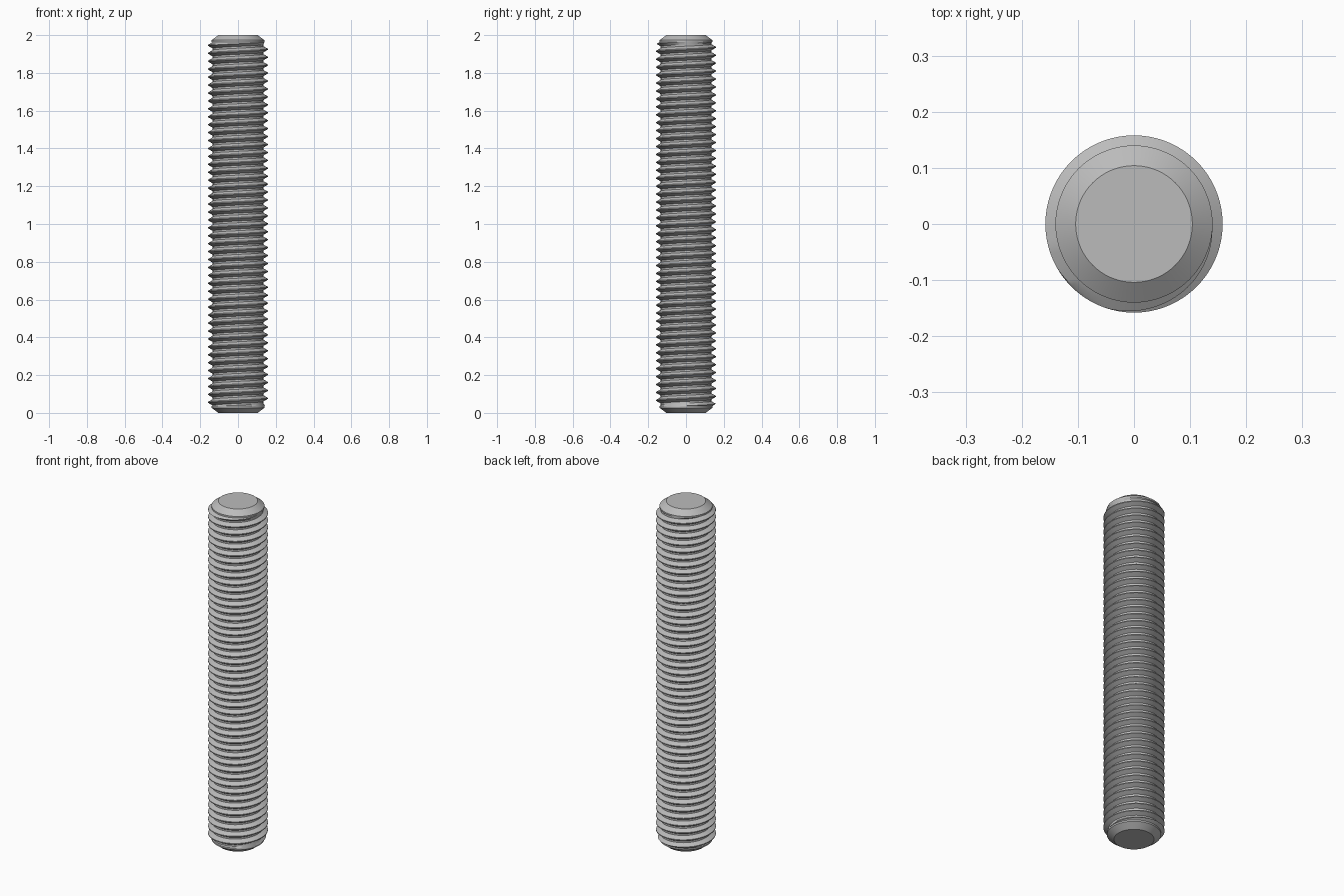
import bpy, bmesh, math

if "Cube" in bpy.data.objects:
    bpy.data.objects.remove(bpy.data.objects["Cube"], do_unlink=True)

LENGTH = 2.0
CREST, ROOT = 0.158, 0.134      # thread radii
COLLAR, TIP = 0.14, 0.104       # plain end collar and chamfered tip radii
CHAMFER, RUNOUT = 0.027, 0.036  # heights of the chamfer and of the thread start
PITCH = 0.042
SEGMENTS = 72
TOP_CREST = 1.96                # height where the last crest runs out
RUNOUT_ANGLE = math.radians(-60)

# One thread tooth: (offset in pitches, radius)
TOOTH = [(-0.39, ROOT), (-0.06, CREST), (0.06, CREST), (0.39, ROOT)]


def thread_column(angle):
    """Radius and height points up the rod at one angle."""
    points = [(0, 0), (TIP, 0), (COLLAR, CHAMFER)]
    turns = math.ceil(LENGTH / PITCH) + 2
    lift = PITCH * (angle - RUNOUT_ANGLE) / math.tau
    for turn in range(-turns, 3):
        for offset, radius in TOOTH:
            z = TOP_CREST + lift + PITCH * (turn + offset)
            edge = min(z, LENGTH - z) - RUNOUT
            if edge <= 0:
                z = min(max(z, RUNOUT), LENGTH - RUNOUT)
                radius = COLLAR
            else:
                radius = min(radius, COLLAR + 1.5 * edge)
            points.append((radius, z))
    points += [(COLLAR, LENGTH - CHAMFER), (TIP, LENGTH), (0, LENGTH)]
    return points


# Sweep the columns round the axis; the seam closes one pitch higher
bm = bmesh.new()
columns = []
for i in range(SEGMENTS + 1):
    angle = math.tau * i / SEGMENTS - math.pi
    columns.append([bm.verts.new((r * math.cos(angle), r * math.sin(angle), z))
                    for r, z in thread_column(angle)])
for left, right in zip(columns, columns[1:]):
    for j in range(len(left) - 1):
        bm.faces.new((left[j], right[j], right[j + 1], left[j + 1]))
bmesh.ops.remove_doubles(bm, verts=bm.verts, dist=0.00002)
bmesh.ops.recalc_face_normals(bm, faces=bm.faces)

mesh = bpy.data.meshes.new("threaded_rod")
bm.to_mesh(mesh)
bm.free()
rod = bpy.data.objects.new("threaded_rod", mesh)
bpy.context.collection.objects.link(rod)

# Plain grey steel
steel = bpy.data.materials.new("grey_steel")
steel.use_nodes = True
colour = (0.5, 0.5, 0.5, 1)
steel.diffuse_color = colour
steel.node_tree.nodes["Principled BSDF"].inputs["Base Color"].default_value = colour
mesh.materials.append(steel)

# Smooth round the rod, sharp along the thread and chamfers
bpy.ops.object.select_all(action="DESELECT")
rod.select_set(True)
bpy.context.view_layer.objects.active = rod
bpy.ops.object.shade_smooth_by_angle(angle=math.radians(30))
